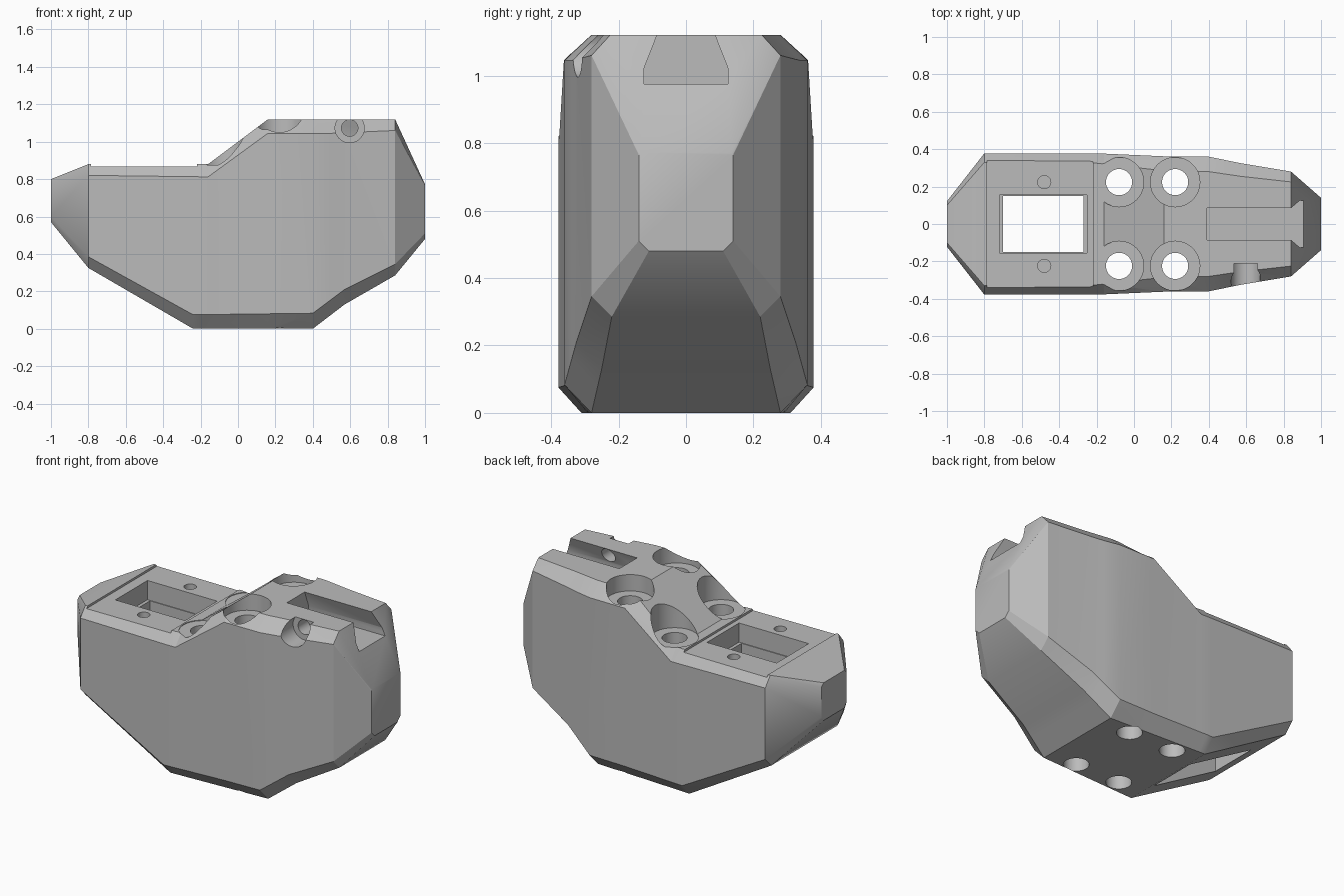
import bpy, bmesh, math
from mathutils import Matrix

cube = bpy.data.objects.get("Cube")
if cube:
    bpy.data.objects.remove(cube, do_unlink=True)

grey = bpy.data.materials.new("plain grey")
grey.use_nodes = True
colour = (0.5, 0.5, 0.5, 1)
grey.diffuse_color = colour
grey.node_tree.nodes["Principled BSDF"].inputs["Base Color"].default_value = colour


def interp(curve, x):
    """Piecewise linear value of a curve given as (x, value) pairs."""
    for (xa, a), (xb, b) in zip(curve, curve[1:]):
        if x <= xb:
            return a + (b - a) * (x - xa) / (xb - xa)
    return curve[-1][1]


def make_object(name, bm):
    bmesh.ops.recalc_face_normals(bm, faces=bm.faces)
    mesh = bpy.data.meshes.new(name)
    bm.to_mesh(mesh)
    bm.free()
    mesh.materials.append(grey)
    obj = bpy.data.objects.new(name, mesh)
    bpy.context.collection.objects.link(obj)
    return obj


def loft(name, rings):
    """Skin a row of closed rings and cap both ends."""
    bm = bmesh.new()
    rows = [[bm.verts.new(p) for p in ring] for ring in rings]
    n = len(rows[0])
    for a, b in zip(rows, rows[1:]):
        for i in range(n):
            j = (i + 1) % n
            bm.faces.new((a[i], a[j], b[j], b[i]))
    bm.faces.new(rows[0])
    bm.faces.new(rows[-1])
    bmesh.ops.triangulate(bm, faces=[f for f in bm.faces if len(f.verts) == 4])
    return make_object(name, bm)


# Body outline curves along its length
top_z = [(-1, .8), (-.8, .88), (-.16, .88), (.16, 1.12), (.84, 1.12), (1, .772)]
shoulder_z = [(-1, .78), (-.8, .82), (-.16, .812), (.16, 1.045), (.5, 1.045), (.84, 1.06), (1, .765)]
hip_z = [(-1, .6), (-.8, .385), (-.24, .075), (.4, .083), (.57, .21), (.84, .345), (1, .51)]
base_z = [(-1, .57), (-.8, .325), (-.24, 0), (.4, 0), (.57, .13), (.84, .285), (1, .48)]
side_y = [(-1, .122), (-.8, .378), (-.2, .378), (.16, .362), (.4, .36), (.57, .325), (.84, .28), (1, .14)]
top_y = [(-1, .1), (-.8, .33), (-.2, .325), (.16, .285), (.4, .28), (.57, .255), (.84, .225), (1, .135)]
base_y = [(-1, .1), (-.8, .32), (-.24, .31), (.4, .28), (.57, .25), (.84, .22), (1, .11)]

curves = (top_z, shoulder_z, hip_z, base_z, side_y, top_y, base_y)
rings = []
for x in sorted({p[0] for c in curves for p in c}):
    tz, sz, hz, bz, sy, ty, by = (interp(c, x) for c in curves)
    half = [(ty, tz), (sy, sz), (sy, hz), (by, bz)]
    rings.append([(x, y, z) for y, z in half] + [(x, -y, z) for y, z in reversed(half)])
body = loft("body", rings)


def cut(cutter):
    mod = body.modifiers.new("cut", 'BOOLEAN')
    mod.operation = 'DIFFERENCE'
    mod.solver = 'EXACT'
    mod.object = cutter
    bpy.context.view_layer.objects.active = body
    bpy.ops.object.modifier_apply(modifier=mod.name)
    bpy.data.objects.remove(cutter, do_unlink=True)


def cut_box(x0, x1, half_y, z0, z1):
    cut(loft("box_cutter", [[(x, -half_y, z0), (x, half_y, z0), (x, half_y, z1), (x, -half_y, z1)]
                            for x in (x0, x1)]))


def cut_cylinder(radius, start, length, axis='Z'):
    bm = bmesh.new()
    bmesh.ops.create_cone(bm, cap_ends=True, segments=48, radius1=radius, radius2=radius, depth=length)
    bmesh.ops.translate(bm, vec=(0, 0, length / 2), verts=bm.verts)
    if axis == 'Y':
        bmesh.ops.rotate(bm, matrix=Matrix.Rotation(-math.pi / 2, 3, 'X'), verts=bm.verts)
    bmesh.ops.translate(bm, vec=start, verts=bm.verts)
    cut(make_object("round_cutter", bm))


# Shallow plate recess and the rectangular well through the low end
cut_box(-.785, -.22, .6, .867, 1.2)
cut_box(-.72, -.25, .155, .75, 1.3)
cut_box(-.70, -.27, .15, -.3, 1.35)

# Pilot holes and counterbored through holes on both sides
for side in (-1, 1):
    y = .224 * side
    cut_cylinder(.035, (-.48, y, .72), .5)
    for x, floor in ((-.08, .876), (.22, 1.02)):
        cut_cylinder(.132, (x, y, floor), .5)
        cut_cylinder(.07, (x, y, -.3), 2)

# Undercut rail slot opening at the high end
slot = [(-.125, .975), (.125, .975), (.125, 1.02), (.085, 1.122), (.085, 1.3),
        (-.085, 1.3), (-.085, 1.122), (-.125, 1.02)]
cut(loft("slot_cutter", [[(x, y, z) for y, z in slot] for x in (.39, 1.3)]))

# Side screw hole leading into the slot
cut_cylinder(.078, (.597, -.6, 1.073), .39, 'Y')
cut_cylinder(.044, (.597, -.6, 1.073), .6, 'Y')

# Smooth round walls, keep hard edges
bpy.ops.object.select_all(action='DESELECT')
body.select_set(True)
bpy.context.view_layer.objects.active = body
bpy.ops.object.shade_smooth_by_angle(angle=math.radians(25))
